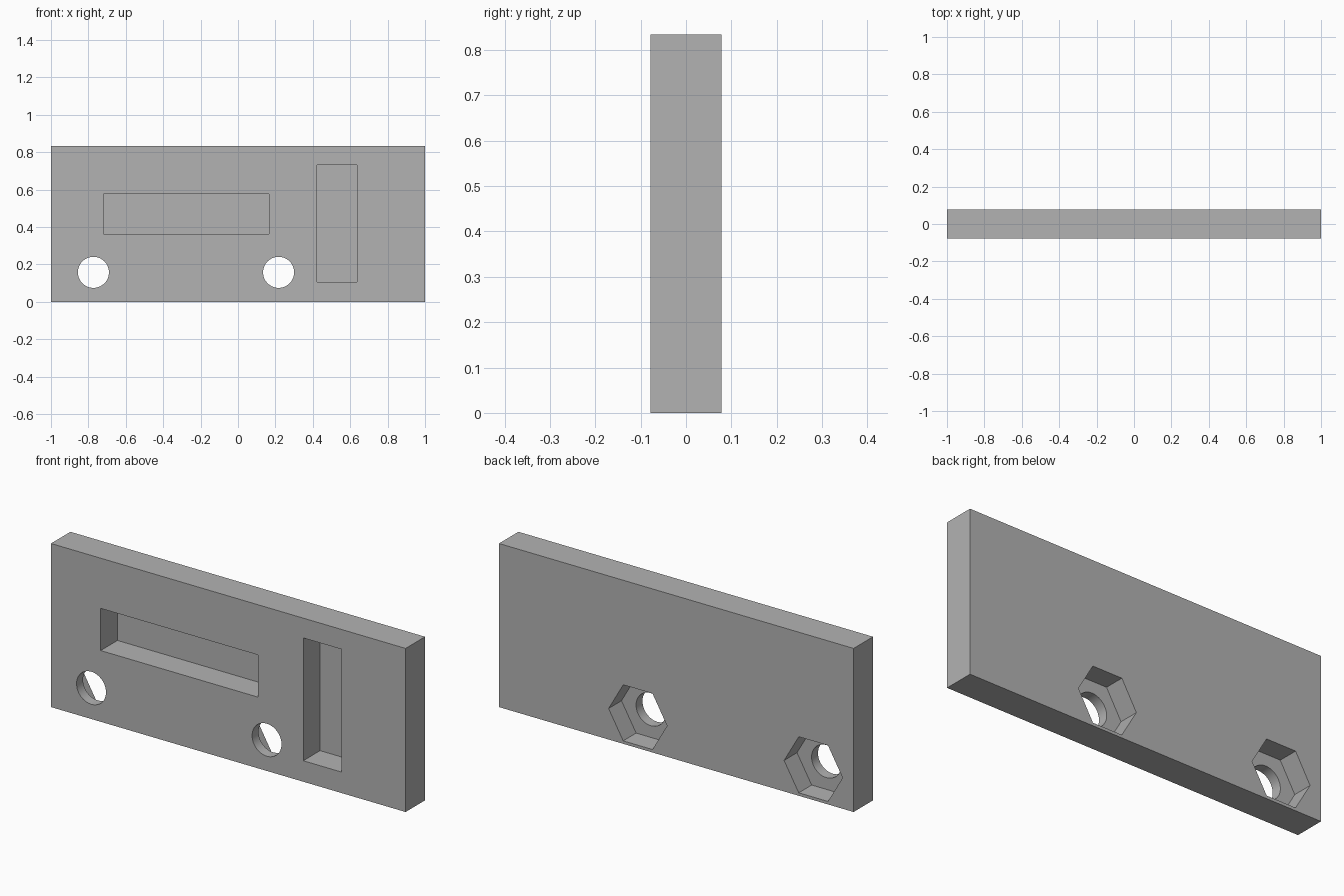
import bpy
import math

W, T, H = 2.0, 0.156, 0.834
FRONT, BACK = -T / 2, T / 2
OVER = 0.05            # how far cutters stick out of the plate
POCKET_DEPTH = 0.135
NUT_DEPTH = 0.104
HOLE_Z = 0.158

cube = bpy.data.objects.get("Cube")
if cube:
    bpy.data.objects.remove(cube, do_unlink=True)

grey = bpy.data.materials.new("plain grey")
grey.use_nodes = True
colour = (0.45, 0.45, 0.45, 1)
grey.diffuse_color = colour
grey.node_tree.nodes["Principled BSDF"].inputs["Base Color"].default_value = colour


def box(name, x0, x1, y0, y1, z0, z1):
    bpy.ops.mesh.primitive_cube_add(
        size=1, location=((x0 + x1) / 2, (y0 + y1) / 2, (z0 + z1) / 2))
    ob = bpy.context.object
    ob.name = name
    ob.scale = (x1 - x0, y1 - y0, z1 - z0)
    bpy.ops.object.transform_apply(location=False, rotation=False, scale=True)
    ob.data.materials.append(grey)
    return ob


def prism(name, x, sides, radius, y0, y1, turn=0):
    # Regular prism whose axis runs front to back
    bpy.ops.mesh.primitive_cylinder_add(
        vertices=sides, radius=radius, depth=y1 - y0,
        location=(x, (y0 + y1) / 2, HOLE_Z), rotation=(math.pi / 2, turn, 0))
    ob = bpy.context.object
    ob.name = name
    ob.data.materials.append(grey)
    return ob


# Plate
plate = box("plate", -W / 2, W / 2, FRONT, BACK, 0, H)

# Rectangular pockets in the front
cutters = [
    box("wide_pocket_cutter", -0.72, 0.167, FRONT - OVER, FRONT + POCKET_DEPTH, 0.363, 0.578),
    box("tall_pocket_cutter", 0.423, 0.637, FRONT - OVER, FRONT + POCKET_DEPTH, 0.107, 0.733),
]

# Screw holes with hexagonal nut recesses in the back, points to the sides
for side, x in (("right", -0.773), ("left", 0.217)):
    cutters.append(prism(side + "_nut_cutter", x, 6, 0.165, BACK - NUT_DEPTH, BACK + OVER, math.pi / 2))
    cutters.append(prism(side + "_hole_cutter", x, 64, 0.083, FRONT - OVER, BACK + OVER))

# Cut the plate, then drop the cutters
bpy.context.view_layer.objects.active = plate
for cutter in cutters:
    mod = plate.modifiers.new(cutter.name, "BOOLEAN")
    mod.operation = "DIFFERENCE"
    mod.solver = "EXACT"
    mod.object = cutter
    bpy.ops.object.modifier_apply(modifier=mod.name)
for cutter in cutters:
    bpy.data.objects.remove(cutter, do_unlink=True)

# Smooth hole walls, sharp edges elsewhere
plate.select_set(True)
bpy.context.view_layer.objects.active = plate
bpy.ops.object.shade_smooth_by_angle(angle=math.radians(30))
